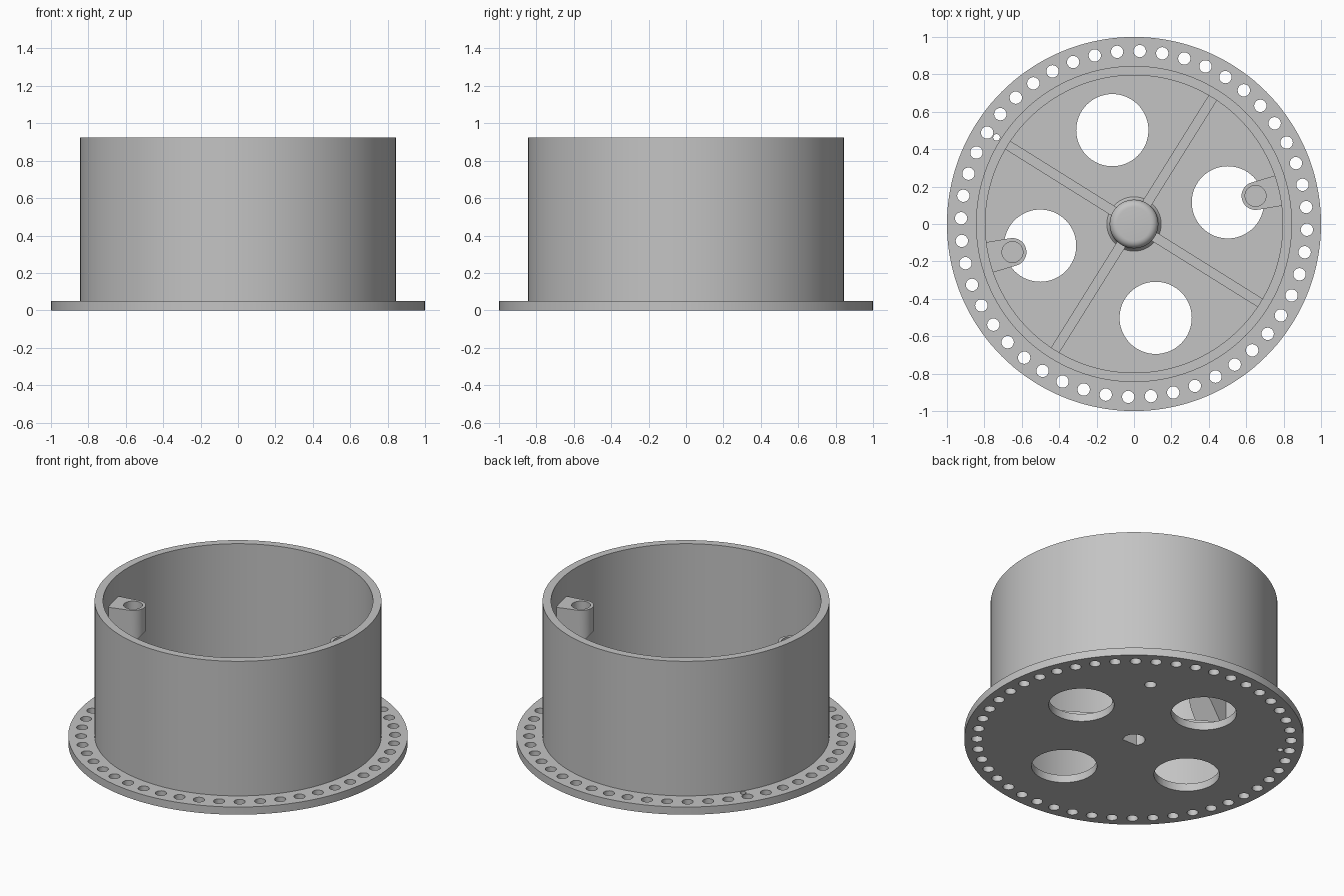
import bpy, bmesh, math
from mathutils import Matrix, Vector

if "Cube" in bpy.data.objects:
    bpy.data.objects.remove(bpy.data.objects["Cube"])

SPIN = math.radians(13)      # shared rotation of the floor openings and brackets
QUARTER = math.pi / 2

grey = bpy.data.materials.new("light grey")
grey.diffuse_color = (0.55, 0.55, 0.55, 1)
grey.use_nodes = True
grey.node_tree.nodes["Principled BSDF"].inputs["Base Color"].default_value = grey.diffuse_color


def finish(bm, name):
    bmesh.ops.recalc_face_normals(bm, faces=bm.faces)
    me = bpy.data.meshes.new(name)
    bm.to_mesh(me)
    bm.free()
    ob = bpy.data.objects.new(name, me)
    bpy.context.collection.objects.link(ob)
    me.materials.append(grey)
    return ob


def prism(bm, outline, bottom, top):
    """Solid from a flat outline; bottom is a function of the point, top a height."""
    lo = [bm.verts.new((x, y, bottom(x, y))) for x, y in outline]
    hi = [bm.verts.new((x, y, top)) for x, y in outline]
    bm.faces.new(lo[::-1])
    bm.faces.new(hi)
    n = len(outline)
    for i in range(n):
        j = (i + 1) % n
        bm.faces.new((lo[i], lo[j], hi[j], hi[i]))


def polar(r, a):
    return r * math.cos(a), r * math.sin(a)


def peg(bm, centre, radius, z0, z1, sides):
    ring = [polar(radius, 2 * math.pi * i / sides) for i in range(sides)]
    prism(bm, [(centre[0] + x, centre[1] + y) for x, y in ring], lambda x, y: z0, z1)


def cut(ob, cutter):
    mod = ob.modifiers.new("cut", 'BOOLEAN')
    mod.operation, mod.solver, mod.object = 'DIFFERENCE', 'EXACT', cutter
    bpy.context.view_layer.update()
    dg = bpy.context.evaluated_depsgraph_get()
    me = bpy.data.meshes.new_from_object(ob.evaluated_get(dg))
    ob.modifiers.clear()
    ob.data = me
    bpy.data.objects.remove(cutter)


def smooth(ob):
    bpy.ops.object.select_all(action='DESELECT')
    ob.select_set(True)
    bpy.context.view_layer.objects.active = ob
    bpy.ops.object.shade_smooth_by_angle(angle=math.radians(30))


# Drum: flange, wall, floor and rounded hub turned from one profile
profile = [(0, 0), (1, 0), (1, .05), (.845, .05), (.845, .925), (.795, .925),
           (.795, .05), (.145, .05), (.135, .06), (.13, .075)]
profile += [(.09 + .04 * math.cos(t), .26 + .04 * math.sin(t))
            for t in (QUARTER * i / 6 for i in range(7))]
profile.append((0, .30))
bm = bmesh.new()
verts = [bm.verts.new((r, 0, z)) for r, z in profile]
edges = [bm.edges.new(p) for p in zip(verts, verts[1:])]
bmesh.ops.spin(bm, geom=verts + edges, cent=(0, 0, 0), axis=(0, 0, 1),
               angle=2 * math.pi, steps=144, use_merge=True)
bmesh.ops.remove_doubles(bm, verts=bm.verts, dist=1e-5)
drum = finish(bm, "drum")

# Holes: flange ring, four floor openings, index hole, pocket and D-shaped shaft bore
bm = bmesh.new()
for i in range(48):
    peg(bm, polar(.925, math.radians(-1.9 + 7.5 * i)), .033, -.1, .1, 24)
for k in range(4):
    peg(bm, polar(.515, SPIN + k * QUARTER), .193, -.1, .2, 64)
peg(bm, (-.735, .463), .018, -.1, .1, 16)
peg(bm, (.343, .559), .035, -.1, .04, 24)
half = math.acos(.04 / .065)
bore = [polar(.065, -QUARTER + half + (2 * math.pi - 2 * half) * i / 24) for i in range(25)]
prism(bm, bore, lambda x, y: -.1, .24)
cut(drum, finish(bm, "hole_cutter"))
smooth(drum)

# Floor ribs from hub to wall
for k in range(4):
    bm = bmesh.new()
    prism(bm, [(.11, -.026), (.81, -.026), (.81, .026), (.11, .026)],
          lambda x, y: .045, .15)
    rib = finish(bm, f"floor_rib_{k + 1}")
    rib.data.transform(Matrix.Rotation(math.radians(58) + k * QUARTER, 4, 'Z'))

# Screw brackets high on the inner wall, with sloped undersides
for k in range(2):
    bm = bmesh.new()
    outline = [(.81, -.084)]
    outline += [(.667 + .075 * math.cos(a), .075 * math.sin(a))
                for a in (-QUARTER - math.pi * i / 20 for i in range(21))]
    outline.append((.81, .084))
    prism(bm, outline[::-1], lambda x, y: .62 - 1.25 * (x - .592), .78)
    bracket = finish(bm, f"screw_bracket_{k + 1}")
    bm = bmesh.new()
    peg(bm, (.667, 0), .056, .64, .9, 32)
    cut(bracket, finish(bm, "screw_cutter"))
    bracket.data.transform(Matrix.Rotation(SPIN + k * math.pi, 4, 'Z'))
    smooth(bracket)
